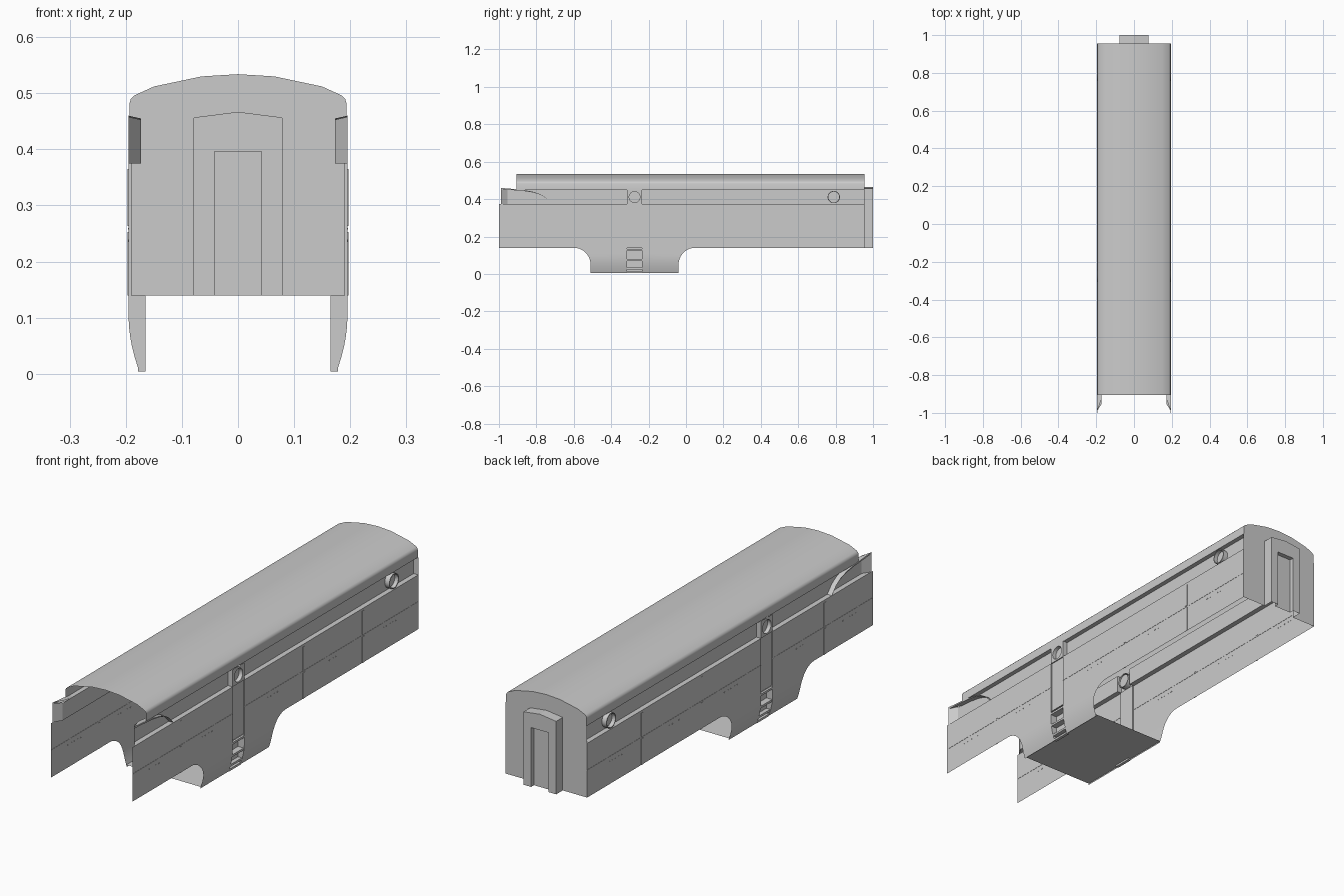
import bpy, bmesh, math

if "Cube" in bpy.data.objects:
    bpy.data.objects.remove(bpy.data.objects["Cube"])

OUT, IN, ROOF_X = 0.195, 0.173, 0.193     # outer skin, recessed band, roof edge
Z0, Z1, Z2 = 0.14, 0.375, 0.45            # sill, band bottom, band top
YF, YB, YR = -1.0, 0.955, -0.905          # wall front, rear wall, roof front
PA, PB = -0.315, -0.235                   # pillar / ladder bay limits


def make(name, faces, mirror=True, smooth=False):
    """Build an object from faces given as point lists, optionally mirrored in x."""
    bm = bmesh.new()
    for f in faces:
        bm.faces.new([bm.verts.new(p) for p in f])
    bmesh.ops.remove_doubles(bm, verts=bm.verts, dist=1e-5)
    bmesh.ops.recalc_face_normals(bm, faces=bm.faces)
    me = bpy.data.meshes.new(name)
    bm.to_mesh(me)
    bm.free()
    ob = bpy.data.objects.new(name, me)
    bpy.context.collection.objects.link(ob)
    if mirror:
        m = ob.modifiers.new("mirror", 'MIRROR')
        m.use_mirror_merge = False
    if smooth:
        bpy.ops.object.select_all(action='DESELECT')
        ob.select_set(True)
        bpy.context.view_layer.objects.active = ob
        bpy.ops.object.shade_smooth_by_angle(angle=math.radians(35))
    return ob


def side(x, y0, y1, z0, z1):
    return [(x, y0, z0), (x, y1, z0), (x, y1, z1), (x, y0, z1)]


def cross(y, x0, x1, z0, z1):
    return [(x0, y, z0), (x1, y, z0), (x1, y, z1), (x0, y, z1)]


def level(z, x0, x1, y0, y1):
    return [(x0, y0, z), (x1, y0, z), (x1, y1, z), (x0, y1, z)]


def box(x0, x1, y0, y1, z0, z1):
    return [side(x0, y0, y1, z0, z1), side(x1, y0, y1, z0, z1),
            cross(y0, x0, x1, z0, z1), cross(y1, x0, x1, z0, z1),
            level(z0, x0, x1, y0, y1), level(z1, x0, x1, y0, y1)]


def sweep(a, b):
    """Quads between two matching point rows."""
    return [[a[i], a[i + 1], b[i + 1], b[i]] for i in range(len(a) - 1)]


# roof shell
half = [(ROOF_X, Z2), (ROOF_X, 0.483), (0.191, 0.49), (0.185, 0.496), (0.15, 0.512),
        (0.065, 0.53), (0, 0.534)]
prof = half + [(-x, z) for x, z in half[-2::-1]]
make("roof", sweep([(x, YR, z) for x, z in prof], [(x, YB, z) for x, z in prof]), False, True)

# lower side walls with a shallow channel below the pillar
G = OUT - 0.005
make("side_wall", [side(OUT, YF, PA, Z0, Z1), side(OUT, PB, YB, Z0, Z1), side(G, PA, PB, Z0, Z1),
                   cross(PA, G, OUT, Z0, Z1), cross(PB, G, OUT, Z0, Z1),
                   level(Z1, G, OUT, PA, PB)])

# recessed band: ledge, inner panel, overhang, and the flare at the front end
band = [cross(PA, IN, OUT, Z1, Z2), cross(PB, IN, OUT, Z1, Z2)]
for y0, y1 in ((-0.955, PA), (PB, YB)):
    band += [level(Z1, IN, OUT, y0, y1), side(IN, y0, y1, Z1, Z2),
             level(Z2, IN, ROOF_X, max(y0, YR), y1)]
band += [[(IN, -0.955, Z1), (OUT, -0.99, Z1), (OUT, -0.99, 0.458), (IN, -0.955, 0.453)],
         [(IN, -0.955, Z1), (OUT, -0.99, Z1), (OUT, -0.955, Z1)]]
make("recessed_band", band)

# curved brow closing the band at the front
brow = [(-0.99, 0.46), (-0.93, 0.455), (-0.87, 0.449), (-0.82, 0.44), (-0.78, 0.427),
        (-0.75, 0.408), (-0.72, Z1)]


def brow_row(x, d):
    return [(OUT if i == 0 else x, y, z - d * (1 - i / 6)) for i, (y, z) in enumerate(brow)]


ot, it = brow_row(OUT, 0), brow_row(IN, 0)
ob_, ib = brow_row(OUT, 0.008), brow_row(IN, 0.008)
brow_faces = []
for a, b in ((ot, it), (ob_, ib), (ot, ob_)):
    for f in sweep(a, b):
        u = [p for i, p in enumerate(f) if p not in f[:i]]
        if len(u) > 2:
            brow_faces.append(u)
make("front_brow", brow_faces, smooth=True)


# portholes
def ring(x, r, cy, cz=0.411, n=24):
    return [(x, cy + r * math.cos(2 * math.pi * i / n), cz + r * math.sin(2 * math.pi * i / n))
            for i in range(n + 1)]


CY = (PA + PB) / 2
square = []
for i in range(25):
    c, s = math.cos(i * math.pi / 12), math.sin(i * math.pi / 12)
    m = max(abs(c), abs(s))
    square.append((OUT, CY + c / m * (PB - PA) / 2, (Z1 + Z2) / 2 + s / m * (Z2 - Z1) / 2))
make("pillar_head", sweep(square, ring(OUT, 0.033, CY)))
for name, cy in (("pillar", CY), ("rear", 0.79)):
    make(name + "_porthole_rim", sweep(ring(OUT, 0.033, cy), ring(IN, 0.033, cy))
         + sweep(ring(OUT, 0.033, cy), ring(OUT, 0.029, cy))
         + sweep(ring(OUT, 0.029, cy), ring(IN, 0.029, cy)), smooth=True)
    make(name + "_porthole_glass", [ring(IN + 0.005, 0.029, cy)[:-1]])

# belly skirt: curved under, with rounded shoulders, leaving the ladder bay open
R = 0.09
rows = []
zs = [0.05 + R * math.cos(math.radians(a)) for a in range(0, 91, 10)] + [0.03, 0.012, 0.004]
for z in zs:
    d = math.sqrt(max(0, R * R - (z - 0.05) ** 2)) if z >= 0.05 else R
    x = OUT - 0.019 * (max(0, 0.105 - z) / 0.1) ** 2
    rows.append([(x, -0.6 + d, z), (x, PA, z), (x, PB, z), (x, 0.05 - d, z)])
skirt = []
for a, b in zip(rows, rows[1:]):
    skirt += [[a[0], a[1], b[1], b[0]], [a[2], a[3], b[3], b[2]]]
make("belly_skirt", skirt, smooth=True)
make("belly_floor", [level(0.012, -0.178, 0.178, -0.51, -0.04)], False)

# ladder bay and steps
LX = 0.165
bay = [side(LX, PA, PB, 0.012, Z0), level(Z0, LX, OUT, PA, PB)]
for y, k in ((PA, 1), (PB, 2)):
    bay.append([(LX, y, Z0)] + [r[k] for r in rows] + [(LX, y, 0.004)])
make("ladder_bay", bay)
steps = []
for z, x in ((0.004, 0.178), (0.025, 0.183), (0.07, 0.192), (0.125, OUT)):
    steps += box(LX, x, PA, PB, z, z + 0.009)
make("ladder_steps", steps)

# seam strips and small rivet rows on the side panels
trim = []
for y in (-0.67, 0.17, 0.578):
    for z0, z1 in ((Z0, 0.253), (0.263, 0.365)):
        trim += box(OUT - 0.001, OUT + 0.0015, y - 0.007, y + 0.007, z0, z1)
for y0, y1 in ((YF, PA), (PB, YB)):
    trim += box(OUT - 0.001, OUT + 0.001, y0, y1, 0.257, 0.26)
make("panel_seams", trim)
rivets = []
for y in (-0.84, -0.5, -0.03, 0.37, 0.76):
    for i in range(-2, 3):
        yy = y + i * 0.022
        rivets += box(OUT - 0.001, OUT + 0.001, yy - 0.003, yy + 0.003, 0.235, 0.239)
make("rivets", rivets)

# rear wall around the open vestibule
VX, VZ, VP, YE = 0.078, 0.456, 0.466, 1.0
DX, DZ, DY = 0.042, 0.397, 0.98
make("rear_wall", [[(x, YB, z) for x, z in
                    [(VX, Z0), (OUT, Z0), (OUT, Z2)] + half + [(0, VP), (VX, VZ)]]])

# vestibule with inset door
make("vestibule", [side(VX, YB, YE, Z0, VZ),
                   [(VX, YB, VZ), (VX, YE, VZ), (0, YE, VP), (0, YB, VP)],
                   [(x, YE, z) for x, z in [(DX, Z0), (VX, Z0), (VX, VZ), (0, VP),
                                            (0, DZ), (DX, DZ)]],
                   side(DX, DY, YE, Z0, DZ), level(DZ, 0, DX, DY, YE)])
make("rear_door", [cross(DY, -DX, DX, Z0, DZ)], False)
